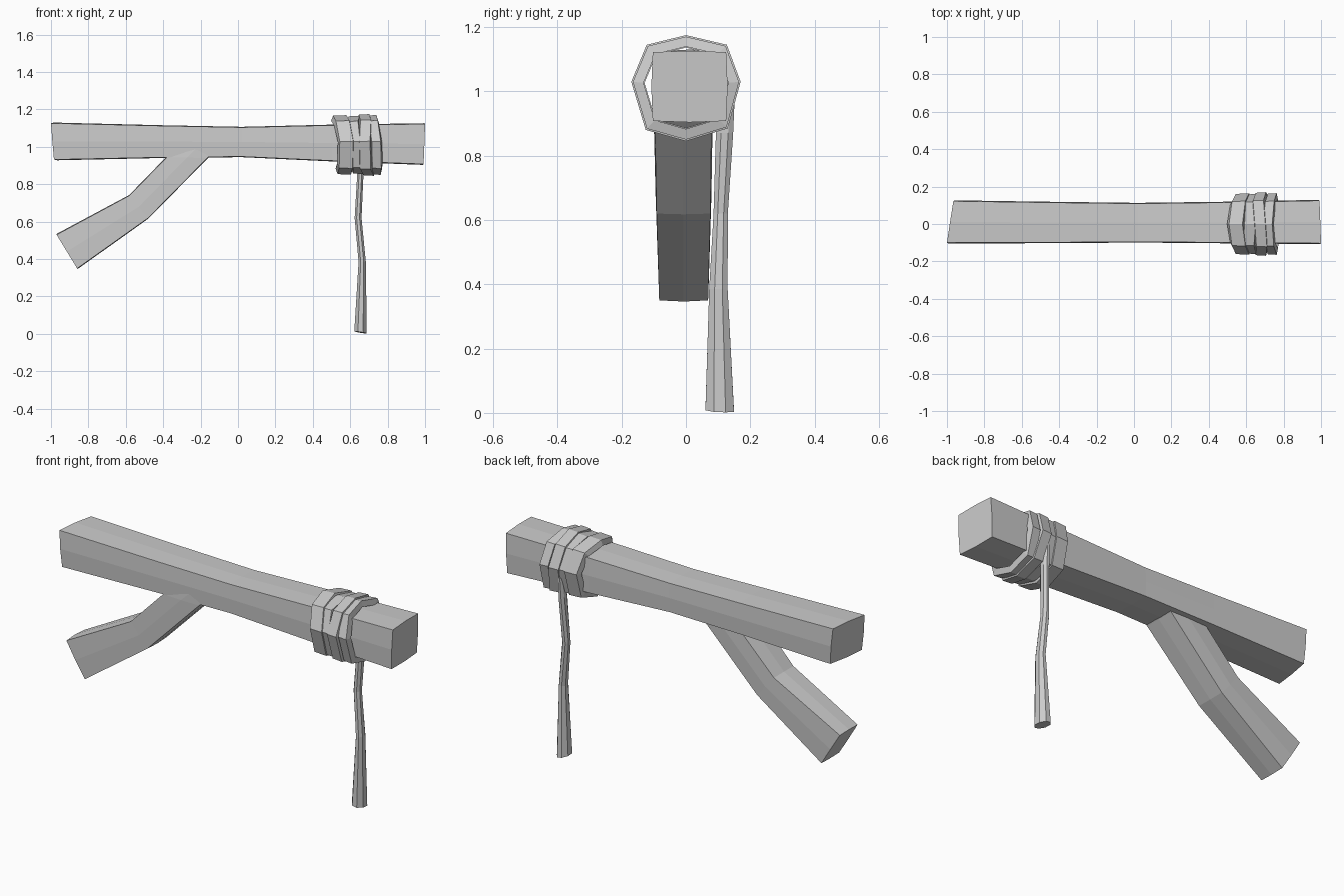
import bpy, bmesh, math

if "Cube" in bpy.data.objects:
    bpy.data.objects.remove(bpy.data.objects["Cube"])


def loft(name, rings, loop=False):
    """Skin a list of equal-length point rings, capped or closed on itself."""
    bm = bmesh.new()
    rows = [[bm.verts.new(p) for p in r] for r in rings]
    n = len(rows[0])
    pairs = list(zip(rows, rows[1:]))
    if loop:
        pairs.append((rows[-1], rows[0]))
    else:
        bm.faces.new(rows[0])
        bm.faces.new(rows[-1])
    for a, b in pairs:
        for i in range(n):
            j = (i + 1) % n
            bm.faces.new((a[i], a[j], b[j], b[i]))
    bmesh.ops.recalc_face_normals(bm, faces=bm.faces)
    me = bpy.data.meshes.new(name)
    bm.to_mesh(me)
    bm.free()
    ob = bpy.data.objects.new(name, me)
    bpy.context.collection.objects.link(ob)
    return ob


# slightly bulged square section, unit coordinates (across, up)
B = 1.04
SQUARE = [(-1, -1), (0, -B), (1, -1), (B, 0), (1, 1), (0, B), (-1, 1), (-B, 0)]

# beam: x, y range, z range, skew of x across y and along z
beam = []
for x, y0, y1, z0, z1, sy, sz in [
        (-.975, -.100, .122, .932, 1.126, .017, -.008),
        (-.40, -.098, .114, .944, 1.112, 0, 0),
        (.02, -.095, .109, .948, 1.104, 0, 0),
        (.50, -.099, .115, .926, 1.115, 0, 0),
        (.992, -.103, .125, .908, 1.122, -.004, .004)]:
    cy, hy, cz, hz = (y0 + y1) / 2, (y1 - y0) / 2, (z0 + z1) / 2, (z1 - z0) / 2
    beam.append([(x + sy * u + sz * v, cy + hy * u, cz + hz * v) for u, v in SQUARE])
loft("beam", beam)

# side branch: upper edge point, lower edge point (x, z), y range
branch = []
for (ux, uz), (lx, lz), y0, y1 in [
        ((-.28, 1.045), (-.10, 1.0), -.094, .082),
        ((-.38, .945), (-.165, .94), -.097, .08),
        ((-.58, .74), (-.48, .62), -.091, .076),
        ((-.97, .53), (-.86, .35), -.083, .069)]:
    cx, cz, hx, hz = (ux + lx) / 2, (uz + lz) / 2, (ux - lx) / 2, (uz - lz) / 2
    cy, hy = (y0 + y1) / 2, (y1 - y0) / 2
    branch.append([(cx + hx * v, cy + hy * u, cz + hz * v) for u, v in SQUARE])
loft("side_branch", branch)

# rope coils: octagonal bands around the beam
OCT = [(.17, .015), (.127, .13), (0, .16), (-.122, .13),
       (-.17, .015), (-.125, -.135), (0, -.17), (.13, -.13)]
for k, (x, w, s, kink) in enumerate([(.568, .042, .965, .012), (.628, .034, .945, -.008),
                                     (.682, .033, 1.0, .010), (.733, .028, .97, -.006)]):
    rings = []
    for i, (y, z) in enumerate(OCT):
        cx = x + kink * math.cos(i * math.pi / 2 + k) - .012 * math.sin(i * math.pi / 4)
        rings.append([(cx + dx * w, y * s * f, 1.015 + z * s * f)
                      for dx, f in ((-1.1, .8), (-.85, .98), (.85, 1), (1.1, .8))])
    loft(f"rope_coil_{k + 1}", rings, loop=True)

# hanging rope end: centre, half widths, slant of the cut end
tail = []
for x, y, z, rx, ry, slant in [
        (.655, .105, .008, .036, .048, .006),
        (.664, .101, .385, .021, .031, 0),
        (.642, .108, .62, .020, .024, 0),
        (.655, .120, .87, .018, .029, 0),
        (.657, .135, .98, .014, .018, 0)]:
    angs = [math.radians(22.5 + 45 * i) for i in range(8)]
    tail.append([(x + rx * math.cos(a), y + ry * math.sin(a),
                  z - slant * (math.cos(a) + .4 * math.sin(a))) for a in angs])
loft("rope_tail", tail)
